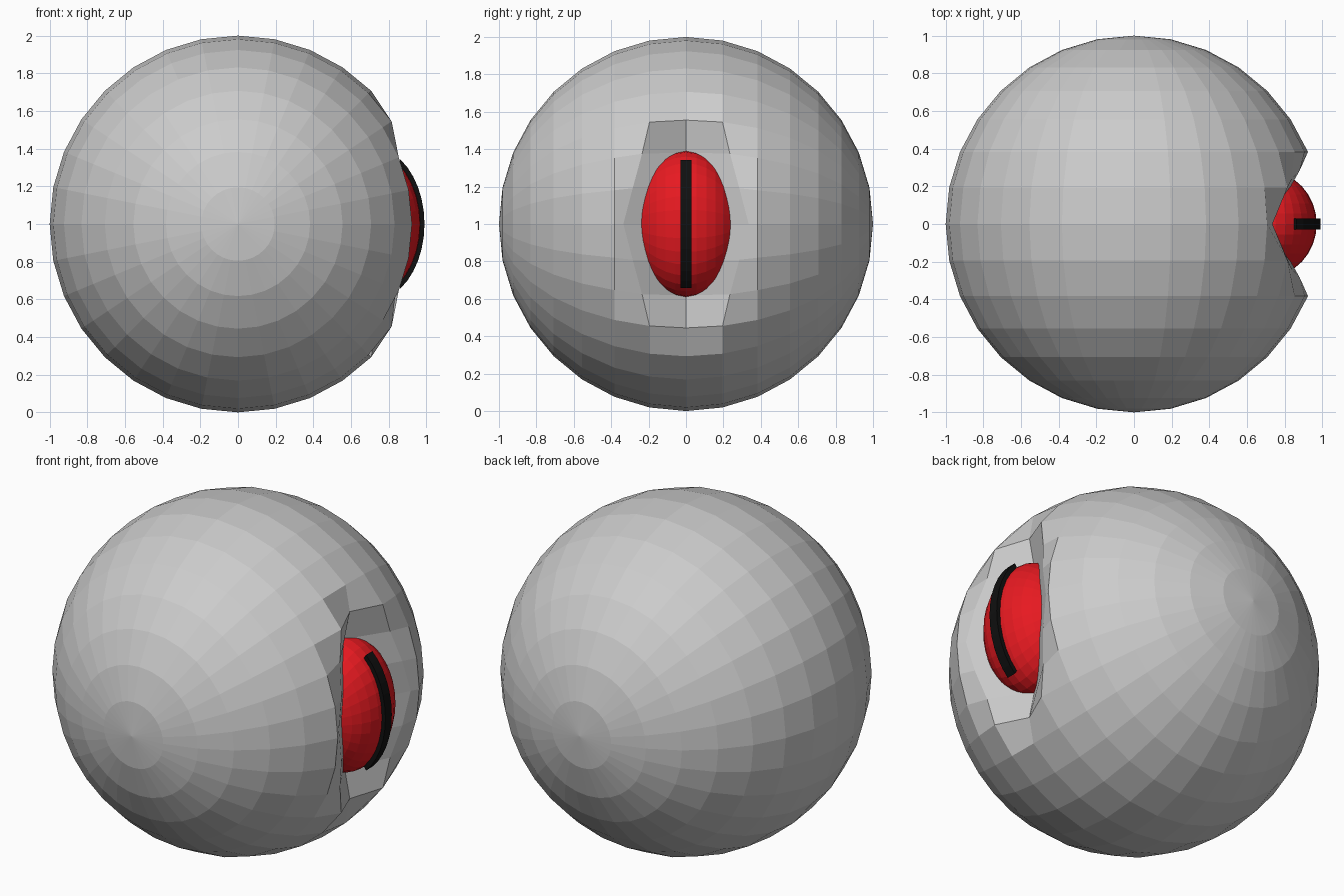
import bpy, bmesh
from math import sin, cos, pi, radians, atan2
from mathutils import Matrix

if "Cube" in bpy.data.objects:
    bpy.data.objects.remove(bpy.data.objects["Cube"])


def add_object(name, bm, material=None):
    bmesh.ops.recalc_face_normals(bm, faces=bm.faces[:])
    mesh = bpy.data.meshes.new(name)
    bm.to_mesh(mesh)
    bm.free()
    obj = bpy.data.objects.new(name, mesh)
    bpy.context.collection.objects.link(obj)
    if material:
        mesh.materials.append(material)
    return obj


def colour(name, rgb):
    mat = bpy.data.materials.new(name)
    mat.diffuse_color = (*rgb, 1)
    mat.use_nodes = True
    mat.node_tree.nodes["Principled BSDF"].inputs["Base Color"].default_value = mat.diffuse_color
    return mat


def sphere(radii):
    # Low-poly sphere with its poles along y
    bm = bmesh.new()
    bmesh.ops.create_uvsphere(bm, u_segments=32, v_segments=16, radius=1)
    bmesh.ops.rotate(bm, verts=bm.verts[:], matrix=Matrix.Rotation(pi / 2, 3, 'X'))
    bmesh.ops.scale(bm, verts=bm.verts[:], vec=radii)
    return bm


# Body: ball with a hollow eye socket pushed into the +x side
centre_x = [0.72, 0.72, 0.70, 0.735]               # middle column, by row from the centre
side_xy = [(0.90, 0.335), (0.88, 0.285), (0.835, 0.235)]
bm = sphere((1, 1, 1))
for v in bm.verts:
    row = abs(round(atan2(v.co.z, v.co.x) / (pi / 16)))
    if abs(v.co.y) < 0.05 and row <= 3:
        v.co.x = centre_x[row]
    elif 0.1 < abs(v.co.y) < 0.25 and row <= 2:
        side = 1 if v.co.y > 0 else -1
        v.co.x, v.co.y = side_xy[row][0], side * side_xy[row][1]
body = add_object("body", bm)
body.location.z = 1

# Eyeball: red ellipsoid sitting in the socket
eye = add_object("eyeball", sphere((0.27, 0.284, 0.39)), colour("red", (0.8, 0.01, 0.015)))
eye.location = (0.7, 0, 1)

# Slit pupil: curved black bar over the eyeball
bm = bmesh.new()
sections = []
for i in range(13):
    t = radians(-56 + 112 * i / 12)
    outer = (0.29 * cos(t), 0.414 * sin(t))
    inner = (0.25 * cos(t), 0.370 * sin(t))
    sections.append([bm.verts.new((x, y, z)) for (x, z), y in
                     ((outer, -0.03), (outer, 0.03), (inner, 0.03), (inner, -0.03))])
for a, b in zip(sections, sections[1:]):
    for j in range(4):
        k = (j + 1) % 4
        bm.faces.new((a[j], a[k], b[k], b[j]))
bm.faces.new(sections[0])
bm.faces.new(sections[-1])
pupil = add_object("slit_pupil", bm, colour("black", (0.005, 0.005, 0.005)))
pupil.location = (0.7, 0, 1)
